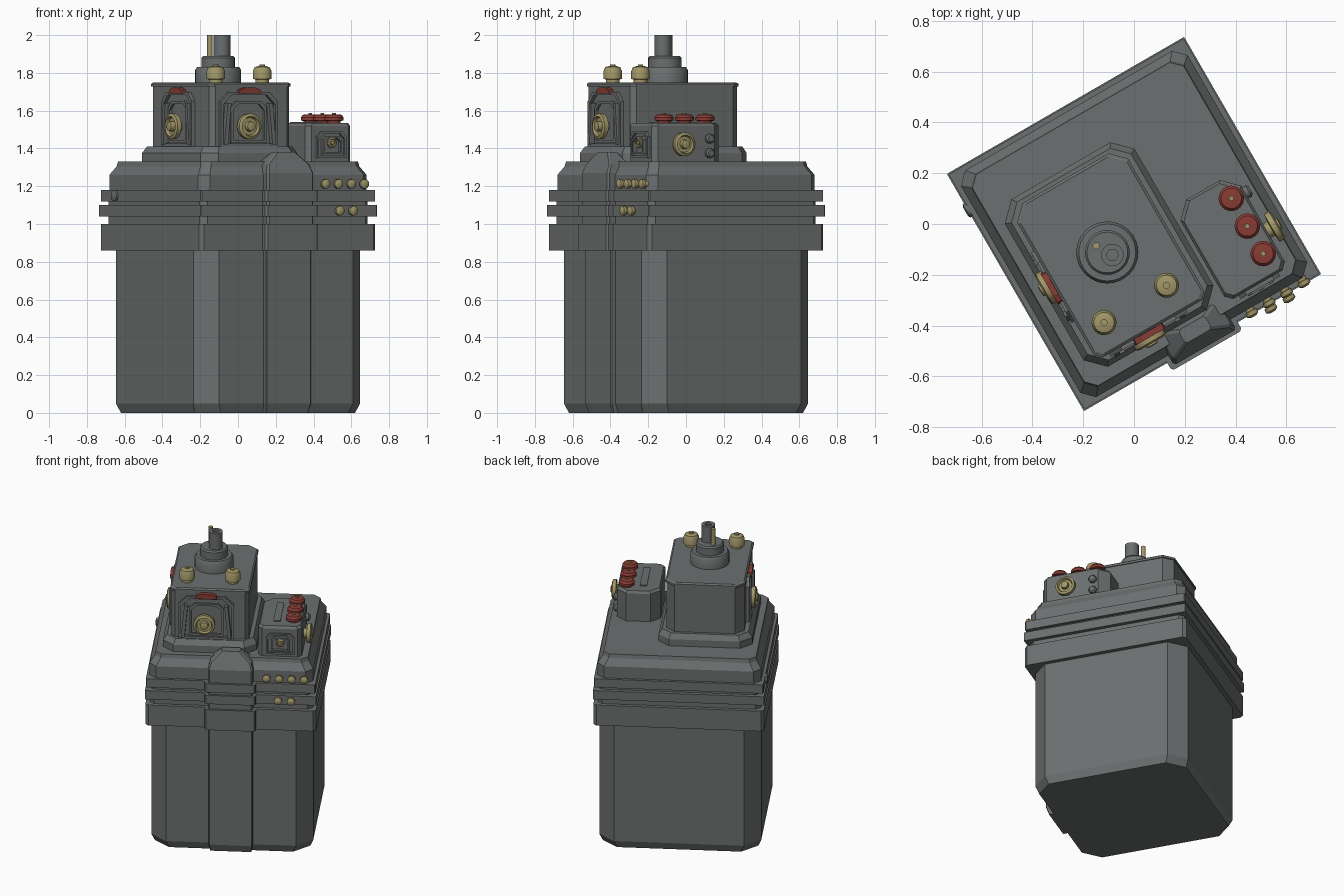
import bpy, bmesh, math
from mathutils import Matrix, Vector

cube = bpy.data.objects.get("Cube")
if cube:
    bpy.data.objects.remove(cube, do_unlink=True)

TURN = Matrix.Rotation(math.radians(30), 4, 'Z')  # whole unit stands turned


def material(name, rgb):
    m = bpy.data.materials.new(name)
    m.use_nodes = True
    m.diffuse_color = (*rgb, 1)
    bsdf = m.node_tree.nodes["Principled BSDF"]
    bsdf.inputs["Base Color"].default_value = (*rgb, 1)
    bsdf.inputs["Roughness"].default_value = 0.6
    return m


GREY = material("steel grey", (0.15, 0.16, 0.16))
GOLD = material("dull brass", (0.36, 0.31, 0.14))
RED = material("signal red", (0.25, 0.045, 0.035))


def loft(name, rings, mat, place=Matrix(), caps=True, loop=False, smooth=False):
    """Skin a list of equal-length rings of points."""
    bm = bmesh.new()
    rows = [[bm.verts.new(p) for p in ring] for ring in rings]
    pairs = list(zip(rows, rows[1:])) + ([(rows[-1], rows[0])] if loop else [])
    for a, b in pairs:
        for i in range(len(a)):
            j = (i + 1) % len(a)
            bm.faces.new((a[i], a[j], b[j], b[i]))
    if caps:
        bm.faces.new(rows[0][::-1])
        bm.faces.new(rows[-1])
    bmesh.ops.recalc_face_normals(bm, faces=bm.faces)
    bm.transform(TURN @ place)
    mesh = bpy.data.meshes.new(name)
    bm.to_mesh(mesh)
    bm.free()
    mesh.materials.append(mat)
    ob = bpy.data.objects.new(name, mesh)
    bpy.context.collection.objects.link(ob)
    if smooth:
        bpy.ops.object.select_all(action='DESELECT')
        ob.select_set(True)
        bpy.context.view_layer.objects.active = ob
        bpy.ops.object.shade_smooth_by_angle(angle=math.radians(35))
    return ob


def rect(x0, x1, y0, y1, z, c, back=None):
    """Rectangle with cut corners; back gives another cut for the rear."""
    b = c if back is None else back
    return [Vector(p) for p in (
        (x0 + c, y0, z), (x1 - c, y0, z), (x1, y0 + c, z), (x1, y1 - b, z),
        (x1 - b, y1, z), (x0 + b, y1, z), (x0, y1 - b, z), (x0, y0 + c, z))]


def square(h, z, c):
    return rect(-h, h, -h, h, z, c)


def lathe(name, profile, mat, place, n=24):
    rings = [[Vector((r * math.cos(t), r * math.sin(t), h))
              for t in (2 * math.pi * i / n for i in range(n))] for r, h in profile]
    return loft(name, rings, mat, place, smooth=True)


def at(x, y, z):
    return Matrix.Translation((x, y, z))


def facing(x, y, z, degrees=0):
    """Place whose front (-y) is turned about z."""
    return at(x, y, z) @ Matrix.Rotation(math.radians(degrees), 4, 'Z')


OUT = Matrix.Rotation(math.radians(90), 4, 'X')  # lathe axis to -y

# Tank
loft("tank", [square(0.49, 0, 0.1), square(0.51, 0.05, 0.1), square(0.51, 0.9, 0.1)], GREY)
loft("tank_rib", [rect(-0.13, 0.13, -0.52, -0.4, 0, 0.005),
                  rect(-0.138, 0.138, -0.538, -0.4, 0.05, 0.005),
                  rect(-0.138, 0.138, -0.538, -0.4, 0.9, 0.005)], GREY)

# Stacked rims and cover
rims = [(0.86, 1.0, 0.538, 0.02), (1.04, 1.1, 0.539, 0.002), (1.12, 1.18, 0.534, 0.006)]
for i, (low, high, half, cut) in enumerate(rims):
    loft(f"rim_{i + 1}", [square(half, low, cut), square(half, high, cut)], GREY)
    loft(f"rim_{i + 1}_lug", [rect(-0.16, 0.16, -0.575, -0.4, z, 0.01) for z in (low, high)], GREY)
loft("rim_core", [square(0.513, 0.95, 0.03), square(0.513, 1.15, 0.03)], GREY)
loft("cover", [square(0.515, 1.15, 0.045), square(0.515, 1.26, 0.045),
               square(0.485, 1.305, 0.04), square(0.48, 1.33, 0.04)], GREY)
loft("cover_latch", [rect(-0.142, 0.142, -0.56, -0.4, 1.0, 0.01),
                     rect(-0.142, 0.142, -0.56, -0.4, 1.27, 0.01),
                     rect(-0.13, 0.13, -0.54, -0.42, 1.315, 0.01),
                     rect(-0.06, 0.06, -0.51, -0.45, 1.38, 0.01)], GREY)
lathe("side_plug", [(0.03, 0), (0.03, 0.015), (0.02, 0.02)], GREY,
      facing(-0.53, 0.374, 1.15, -90) @ OUT, 16)

# Turret with collar and lip
loft("turret_collar", [rect(-0.44, 0.15, -0.435, 0.325, 1.32, 0.07),
                       rect(-0.44, 0.15, -0.435, 0.325, 1.375, 0.07),
                       rect(-0.415, 0.128, -0.413, 0.305, 1.41, 0.06)], GREY)
loft("turret", [rect(-0.387, 0.102, -0.387, 0.284, 1.33, 0.025, 0.055),
                rect(-0.387, 0.102, -0.387, 0.284, 1.73, 0.025, 0.055)], GREY)
loft("turret_lip", [rect(-0.395, 0.108, -0.393, 0.29, 1.728, 0.025, 0.055),
                    rect(-0.395, 0.108, -0.393, 0.29, 1.742, 0.025, 0.055),
                    rect(-0.385, 0.098, -0.383, 0.28, 1.75, 0.025, 0.055)], GREY)


def arch(name, half, low, high, bar, depth, place):
    """Raised frame with cut upper corners on a face pointing to -y."""
    def outline(inset, y):
        h, a, b = half - inset, low + inset, high - inset
        cut = half * 0.3
        return [Vector((u, y, z)) for u, z in (
            (-h, a), (h, a), (h, b - cut), (h - cut, b), (cut - h, b), (-h, b - cut))]
    loft(name, [outline(0, 0.01), outline(0, -depth), outline(bar, -depth),
                outline(bar, 0.01)], GREY, place, caps=False, loop=True)


KNOB = [(0.5, 0), (0.5, 0.3), (1, 0.35), (1, 0.7), (0.78, 0.8), (0.68, 0.55),
        (0.4, 0.55), (0.36, 0.9), (0.2, 0.95)]


def knob(name, r, place):
    lathe(name, [(a * r, h * r) for a, h in KNOB], GOLD, place @ OUT)


# Turret ports: frames, rails, valve knob and red pull
for side, place, half in (("front", facing(-0.165, -0.387, 0), 0.175),
                          ("right", facing(-0.387, -0.055, 0, -90), 0.16)):
    arch(f"{side}_port_frame", half, 1.41, 1.7, 0.016, 0.02, place)
    arch(f"{side}_port_inner", half * 0.62, 1.43, 1.65, 0.014, 0.014, place)
    for s in (-1, 1):
        feet = [[Vector((s * u, y, z)) for u, y in
                 ((w, 0.01), (w + 0.022, 0.01), (w + 0.022, -0.03), (w, -0.03))]
                for z, w in ((1.42, half * 0.78), (1.64, half * 0.66))]
        loft(f"{side}_port_rail", feet, GREY, place)
    knob(f"{side}_valve_knob", 0.068, place @ at(-0.01, 0, 1.517))
    pull = [[Vector((u, y, z)) for u, z in
             ((-0.07, 1.69), (0.07, 1.69), (0.062, 1.71), (0.03, 1.722), (-0.03, 1.722), (-0.062, 1.71))]
            for y in (0.01, -0.03)]
    loft(f"{side}_red_pull", pull, RED, place)

# Stepped spindle on the turret, given in turned-back coordinates
BACK = TURN.inverted()
lathe("spindle_base", [(0.122, 1.74), (0.122, 1.815), (0.112, 1.83), (0.088, 1.83),
                       (0.088, 1.88), (0.08, 1.89), (0.05, 1.89)], GREY,
      BACK @ at(-0.105, -0.112, 0), 32)
lathe("spindle_shaft", [(0.044, 1.87), (0.044, 2.0), (0.022, 2.0), (0.022, 1.985)], GREY,
      BACK @ at(-0.085, -0.122, 0))
lathe("spindle_pin", [(0.014, 1.87), (0.014, 2.0)], GOLD, BACK @ at(-0.149, -0.086, 0), 12)
for i, (x, y) in enumerate(((-0.118, -0.388), (0.128, -0.241))):
    place = BACK @ at(x, y, 0)
    lathe(f"filler_cap_{i + 1}", [(0.036, 1.74), (0.036, 1.765), (0.049, 1.768), (0.049, 1.81),
                                  (0.04, 1.83), (0.02, 1.836)], GOLD, place)
    lathe(f"filler_stem_{i + 1}", [(0.014, 1.82), (0.014, 1.845)], GOLD, place, 12)

# Control box
loft("control_box", [rect(0.165, 0.44, -0.45, -0.02, 1.32, 0.025, 0.06),
                     rect(0.165, 0.44, -0.45, -0.02, 1.52, 0.025, 0.06),
                     rect(0.175, 0.43, -0.44, -0.03, 1.536, 0.025, 0.06)], GREY)
loft("control_slot", [rect(0.255, 0.3, -0.375, -0.105, z, 0.002) for z in (1.53, 1.541)], GREY)
for i, y in enumerate((-0.104, -0.23, -0.355)):
    lathe(f"red_button_{i + 1}", [(0.035, 1.53), (0.035, 1.545), (0.05, 1.548), (0.05, 1.565),
                                  (0.04, 1.578), (0.02, 1.58)], RED, at(0.382, y, 0))
    lathe(f"button_stud_{i + 1}", [(0.01, 1.57), (0.01, 1.587)], GOLD, at(0.382, y, 0), 10)
knob("box_side_knob", 0.063, facing(0.44, -0.285, 1.422, 90))
for i, z in enumerate((1.375, 1.452)):
    lathe(f"box_side_button_{i + 1}", [(0.025, -0.01), (0.025, 0.015), (0.017, 0.024)], GREY,
          facing(0.44, -0.113, z, 90) @ OUT, 16)
box_front = facing(0.306, -0.45, 0)
arch("box_port_frame", 0.09, 1.35, 1.49, 0.012, 0.015, box_front)
arch("box_port_inner", 0.058, 1.37, 1.465, 0.01, 0.022, box_front)
knob("box_port_knob", 0.027, box_front @ at(0, 0, 1.43))

# Brass studs on the front of cover and middle rim
STUD = [(0.018, -0.01), (0.018, 0.01), (0.025, 0.012), (0.025, 0.028), (0.012, 0.036)]
for x, y, z in [(0.226 + 0.079 * i, -0.515, 1.212) for i in range(4)] + \
               [(0.3, -0.537, 1.07), (0.382, -0.537, 1.07)]:
    lathe("brass_stud", STUD, GOLD, at(x, y, z) @ OUT, 16)
